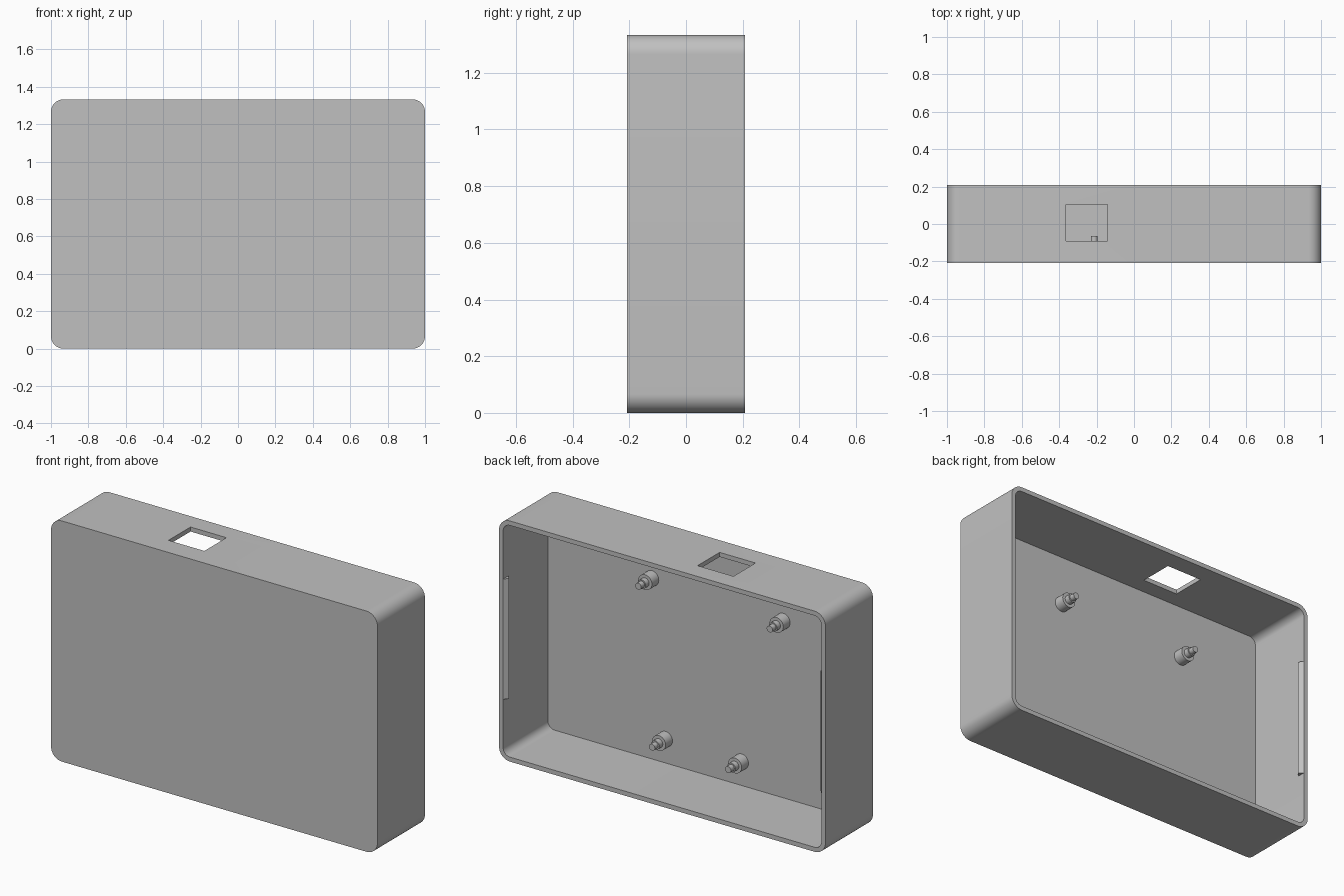
import bpy, bmesh, math
from mathutils import Matrix

cube = bpy.data.objects.get("Cube")
if cube:
    bpy.data.objects.remove(cube, do_unlink=True)

# Overall sizes
W, D, H = 2.0, 0.416, 1.333
WALL, RADIUS = 0.025, 0.067
BACK, FLOOR = D / 2, -D / 2 + WALL

grey = bpy.data.materials.new("light_grey_plastic")
grey.use_nodes = True
colour = (0.53, 0.53, 0.53, 1)
grey.diffuse_color = colour
grey.node_tree.nodes["Principled BSDF"].inputs["Base Color"].default_value = colour


def finish(name, bm):
    """Turn a bmesh into a named grey object."""
    bmesh.ops.recalc_face_normals(bm, faces=bm.faces)
    mesh = bpy.data.meshes.new(name)
    bm.to_mesh(mesh)
    bm.free()
    mesh.materials.append(grey)
    obj = bpy.data.objects.new(name, mesh)
    bpy.context.collection.objects.link(obj)
    return obj


def activate(obj):
    bpy.ops.object.select_all(action='DESELECT')
    obj.select_set(True)
    bpy.context.view_layer.objects.active = obj


def smooth(obj):
    activate(obj)
    bpy.ops.object.shade_smooth_by_angle(angle=math.radians(30))


def prism(name, points, offset):
    """Extrude a flat outline along an offset."""
    bm = bmesh.new()
    face = bm.faces.new([bm.verts.new(p) for p in points])
    moved = bmesh.ops.extrude_face_region(bm, geom=[face], use_keep_orig=True)
    verts = [v for v in moved["geom"] if isinstance(v, bmesh.types.BMVert)]
    bmesh.ops.translate(bm, verts=verts, vec=offset)
    return finish(name, bm)


def rounded_slab(name, inset, y0, y1, steps=12):
    """Rounded rectangle in the xz plane, extruded from y0 to y1."""
    r = RADIUS - inset
    cx, cz = W / 2 - RADIUS, H / 2 - RADIUS
    points = []
    for quarter, (sx, sz) in enumerate(((1, 1), (-1, 1), (-1, -1), (1, -1))):
        for i in range(steps + 1):
            a = (quarter + i / steps) * math.pi / 2
            points.append((sx * cx + r * math.cos(a), y0,
                           H / 2 + sz * cz + r * math.sin(a)))
    return prism(name, points, (0, y1 - y0, 0))


def cut(obj, cutter):
    mod = obj.modifiers.new("cut", 'BOOLEAN')
    mod.operation, mod.solver, mod.object = 'DIFFERENCE', 'EXACT', cutter
    activate(obj)
    bpy.ops.object.modifier_apply(modifier=mod.name)
    bpy.data.objects.remove(cutter, do_unlink=True)


# Open-backed case with a port opening in the top wall
case = rounded_slab("case_shell", 0, -D / 2, BACK)
cut(case, rounded_slab("cavity_cutter", WALL, FLOOR, BACK + 0.1))
left, right, front, rear = -0.363, -0.143, -0.09, 0.103
cut(case, prism("port_cutter",
                [(left, front, H - 0.1), (right, front, H - 0.1),
                 (right, rear, H - 0.1), (left, rear, H - 0.1)], (0, 0, 0.2)))
smooth(case)

# Snap ridges along the inner side walls, next to the rim
for name, side in (("left_snap_ridge", 1), ("right_snap_ridge", -1)):
    wall = side * (W / 2 - WALL)
    prism(name, [(wall + side * 0.005, BACK - 0.001, H / 4),
                 (wall, BACK - 0.001, H / 4),
                 (wall - side * 0.02, BACK - 0.023, H / 4),
                 (wall, BACK - 0.046, H / 4),
                 (wall + side * 0.005, BACK - 0.046, H / 4)], (0, 0, H / 2))


def standoff(name, x, z):
    """Stepped post on the floor: body, shoulder, pin."""
    bm = bmesh.new()
    for radius, start, end in ((0.042, -0.005, 0.06),
                               (0.025, 0.055, 0.09),
                               (0.018, 0.085, 0.12)):
        place = (Matrix.Translation((x, FLOOR + (start + end) / 2, z))
                 @ Matrix.Rotation(math.pi / 2, 4, 'X'))
        bmesh.ops.create_cone(bm, cap_ends=True, segments=32, radius1=radius,
                              radius2=radius, depth=end - start, matrix=place)
    smooth(finish(name, bm))


# Circuit board standoffs
standoff("upper_left_standoff", 0.337, 1.026)
standoff("upper_right_standoff", -0.468, 1.005)
standoff("lower_left_standoff", 0.253, 0.158)
standoff("lower_right_standoff", -0.213, 0.158)
